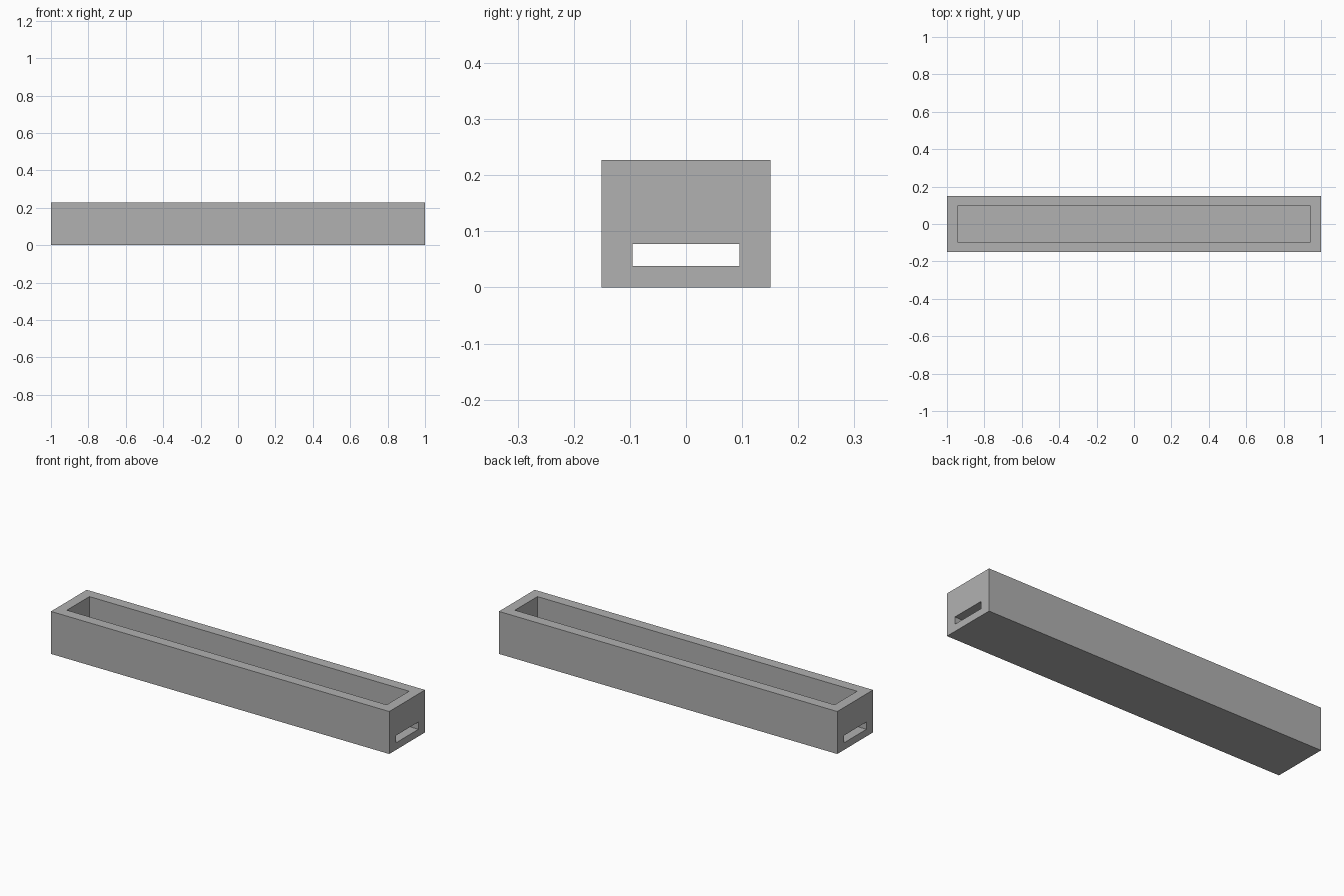
import bpy
import bmesh
from math import radians
from itertools import product

if "Cube" in bpy.data.objects:
    bpy.data.objects.remove(bpy.data.objects["Cube"], do_unlink=True)

LENGTH, WIDTH, HEIGHT = 2.0, 0.302, 0.227
WALL_X, WALL_Y = 0.055, 0.056
FLOOR, SLOT_TOP = 0.038, 0.077

grey = bpy.data.materials.new("plain grey")
grey.use_nodes = True
colour = (0.44, 0.44, 0.44, 1)
grey.diffuse_color = colour
grey.node_tree.nodes["Principled BSDF"].inputs["Base Color"].default_value = colour

# Planes that divide the block into cells along each axis
cuts = (
    (-LENGTH / 2, -LENGTH / 2 + WALL_X, LENGTH / 2 - WALL_X, LENGTH / 2),
    (-WIDTH / 2, -WIDTH / 2 + WALL_Y, WIDTH / 2 - WALL_Y, WIDTH / 2),
    (0, FLOOR, SLOT_TOP, HEIGHT),
)


def solid(cell):
    """Side walls and floor are full; end walls are open at the slot."""
    if any(not 0 <= c <= 2 for c in cell):
        return False
    x, y, z = cell
    return y != 1 or z == 0 or (x != 1 and z == 2)


bm = bmesh.new()
corners = {}


def corner(index):
    if index not in corners:
        corners[index] = bm.verts.new([cuts[a][i] for a, i in enumerate(index)])
    return corners[index]


# Skin only the faces between solid and empty cells
for cell in filter(solid, product(range(3), repeat=3)):
    for axis, side in product(range(3), (0, 1)):
        neighbour = list(cell)
        neighbour[axis] += 2 * side - 1
        if solid(neighbour):
            continue
        u, v = (axis + 1) % 3, (axis + 2) % 3
        loop = []
        for du, dv in ((0, 0), (1, 0), (1, 1), (0, 1)):
            index = list(cell)
            index[axis] += side
            index[u] += du
            index[v] += dv
            loop.append(corner(tuple(index)))
        bm.faces.new(loop if side else loop[::-1])

# Merge the flat patches into clean panels
bmesh.ops.dissolve_limit(bm, angle_limit=radians(1), verts=bm.verts[:], edges=bm.edges[:])

mesh = bpy.data.meshes.new("slotted_trough")
bm.to_mesh(mesh)
bm.free()
mesh.materials.append(grey)
trough = bpy.data.objects.new("slotted_trough", mesh)
bpy.context.collection.objects.link(trough)
